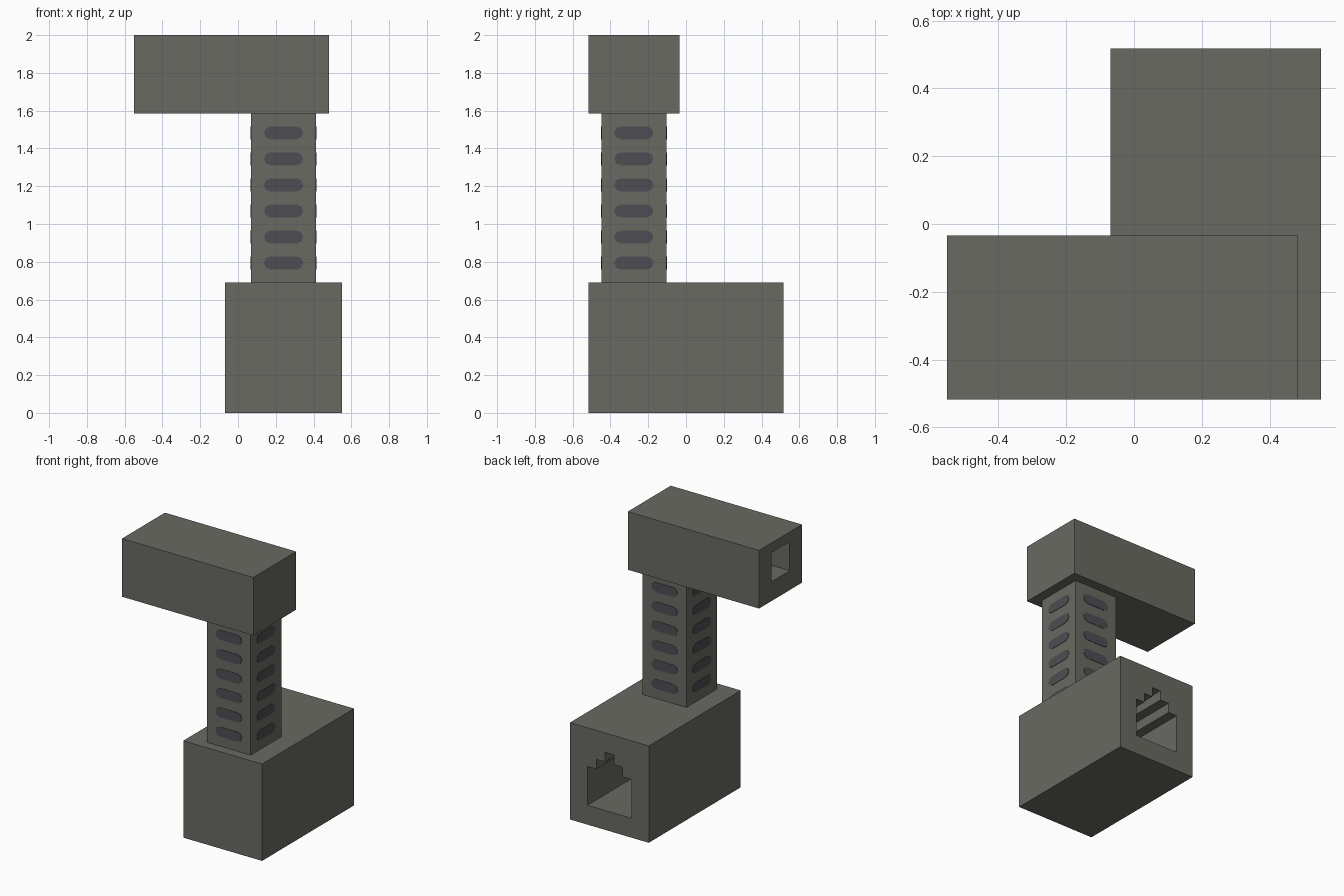
import bpy
import bmesh
from math import pi, sin, cos
from mathutils import Matrix, Vector

U = 2 / 29  # the whole model sits on a regular grid of this step

cube = bpy.data.objects.get("Cube")
if cube:
    bpy.data.objects.remove(cube, do_unlink=True)


def make_material(name, color):
    mat = bpy.data.materials.new(name)
    mat.use_nodes = True
    mat.diffuse_color = (*color, 1)
    mat.node_tree.nodes["Principled BSDF"].inputs["Base Color"].default_value = (*color, 1)
    return mat


body_grey = make_material("warm grey", (0.144, 0.144, 0.125))
slot_grey = make_material("dark violet grey", (0.076, 0.074, 0.087))


def prism(name, outline, depth, matrix, mat):
    """Extrude a 2D outline (grid units) along local z, then place it."""
    bm = bmesh.new()
    face = bm.faces.new([bm.verts.new((x, y, 0)) for x, y in outline])
    new = bmesh.ops.extrude_face_region(bm, geom=[face])["geom"]
    moved = [g for g in new if isinstance(g, bmesh.types.BMVert)]
    bmesh.ops.translate(bm, verts=moved, vec=(0, 0, depth))
    bmesh.ops.transform(bm, matrix=Matrix.Scale(U, 4) @ matrix, verts=bm.verts)
    bmesh.ops.recalc_face_normals(bm, faces=bm.faces)
    mesh = bpy.data.meshes.new(name)
    bm.to_mesh(mesh)
    bm.free()
    mesh.materials.append(mat)
    obj = bpy.data.objects.new(name, mesh)
    bpy.context.collection.objects.link(obj)
    return obj


def box(name, low, high, mat=body_grey):
    (x0, y0, z0), (x1, y1, z1) = low, high
    outline = [(x0, y0), (x1, y0), (x1, y1), (x0, y1)]
    return prism(name, outline, z1 - z0, Matrix.Translation((0, 0, z0)), mat)


def cut(target, cutter):
    """Subtract the cutter from the target and discard it."""
    cutter.hide_render = True
    mod = target.modifiers.new("socket", "BOOLEAN")
    mod.operation = "DIFFERENCE"
    mod.solver = "EXACT"
    mod.object = cutter
    bpy.context.view_layer.objects.active = target
    bpy.ops.object.modifier_apply(modifier=mod.name)
    bpy.data.objects.remove(cutter, do_unlink=True)


# Main blocks
base = box("base_block", (-1, -7.5, 0), (8, 7.5, 10))
column = box("column", (1, -6.5, 10), (6, -1.5, 23))
head = box("head_block", (-8, -7.5, 23), (7, -0.5, 29))

# Stepped socket in the back of the base
half = [(2.5, 2), (2.5, 6), (1.5, 6), (1.5, 7), (0.5, 7), (0.5, 8)]
stepped = half + [(-x, z) for x, z in reversed(half)]
to_back = Matrix.Translation((3.5, 8, 0)) @ Matrix.Rotation(pi / 2, 4, "X")
cut(base, prism("socket_cutter", stepped, 12, to_back, body_grey))

# Square socket in the end of the head
cut(head, box("head_socket_cutter", (-9, -5.5, 25), (4, -2.5, 28)))

# Rounded grip slots, six on each side of the column
slot = []
for end in (1, -1):
    for i in range(5):
        a = end * pi / 2 - pi / 2 + (i / 4 - 0.5) * pi
        slot.append((end + 0.5 * cos(a), 0.5 * sin(a)))

center = Vector((3.5, -4, 0))
for side, label in enumerate(("front", "left", "back", "right")):
    turn = Matrix.Translation(center) @ Matrix.Rotation(side * pi / 2, 4, "Z")
    for row in range(6):
        place = turn @ Matrix.Translation((0, -2.5, 11.5 + 2 * row)) @ Matrix.Rotation(pi / 2, 4, "X")
        prism(f"{label}_slot_{row + 1}", slot, 0.04, place, slot_grey)
